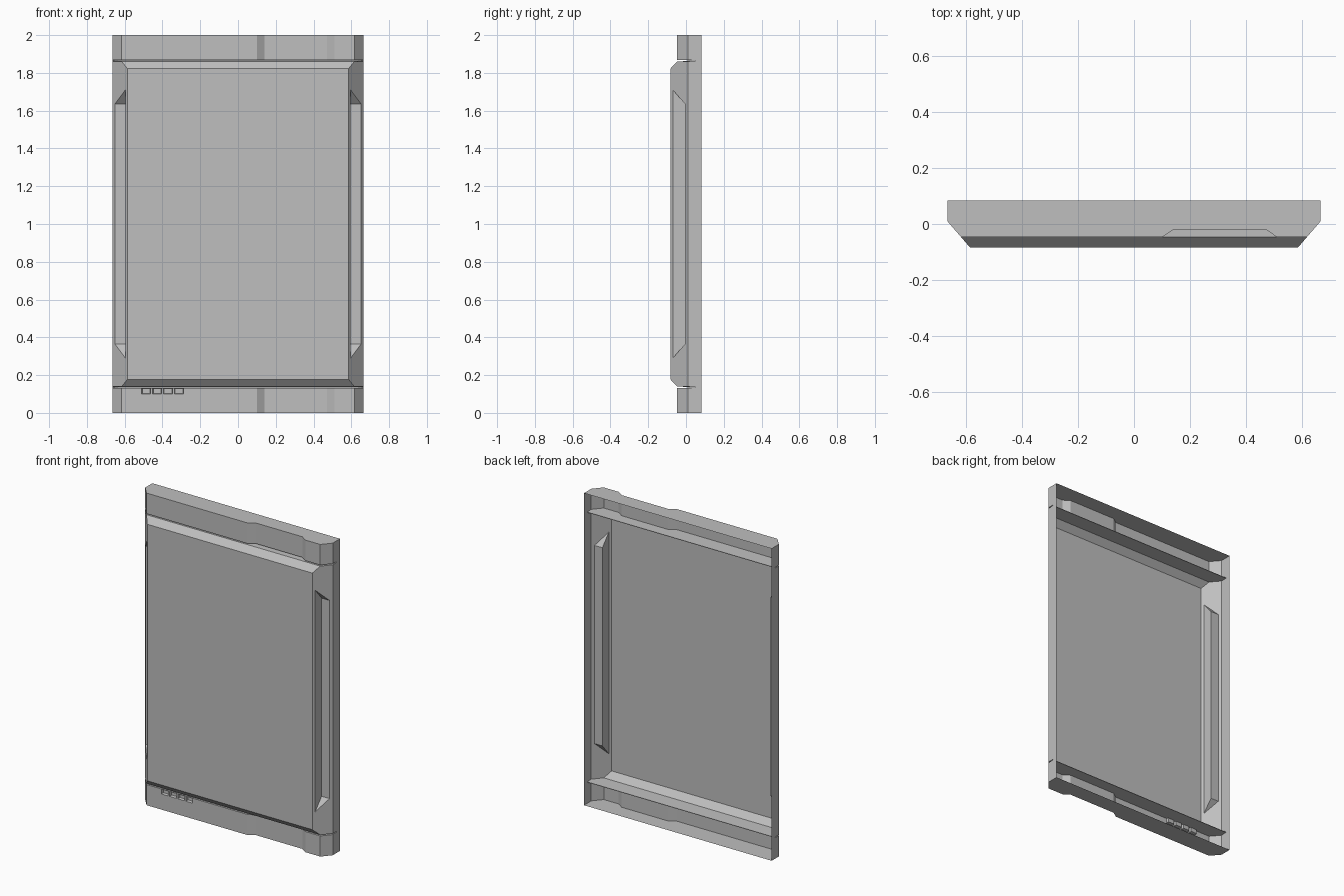
import bpy
import bmesh

cube = bpy.data.objects.get("Cube")
if cube:
    bpy.data.objects.remove(cube, do_unlink=True)

HALF, BACK, SIDE = 0.665, 0.083, 0.01      # half width, rear rim, start of side chamfer
FACE, BAND, DIP, SLIT = -0.083, -0.047, -0.02, 0.05
VENTS = [(-0.51 + i * 0.058, -0.462 + i * 0.058) for i in range(4)]
VENT_Z, BAND_Z = 0.1, 0.132

grey = bpy.data.materials.new("panel_grey")
grey.use_nodes = True
colour = (0.52, 0.52, 0.52, 1)
grey.diffuse_color = colour
grey.node_tree.nodes["Principled BSDF"].inputs["Base Color"].default_value = colour


def chamfer_x(y):
    """Half width of the side chamfer at depth y."""
    return HALF - (SIDE - y) * 0.08 / (SIDE - FACE)


def section(kind):
    """Plan outline of the shell, from left rear rim to right rear rim."""
    depth = FACE if kind == "face" else SLIT if kind == "slit" else BAND
    dip = DIP if kind == "band" else depth
    side = SLIT if kind == "slit" else SIDE
    edge = 0.66 if kind == "slit" else chamfer_x(depth)
    front = [(x, depth) for pair in VENTS for x in pair]
    front += [(0.1, depth), (0.14, dip), (0.47, dip), (0.51, depth)]
    return ([(-HALF, BACK), (-HALF, side), (-edge, depth)] + front
            + [(edge, depth), (HALF, side), (HALF, BACK)])


# Rows up the height: end band, slit, sloped panel edge, panel face
lower = [(0, "band"), (VENT_Z, "band"), (BAND_Z, "band"), (0.134, "slit"),
         (0.137, "slit"), (0.139, "edge"), (0.178, "face")]
rows = lower + [(2 - z, kind) for z, kind in reversed(lower)]

bm = bmesh.new()
loops = [[bm.verts.new((x, y, z)) for x, y in section(kind)] for z, kind in rows]
count = len(loops[0])
vent_faces = []
for r in range(len(rows) - 1):
    a, b = loops[r], loops[r + 1]
    for c in range(count - 1):
        # The long side chamfers are left open for the grips
        if rows[r][1] == rows[r + 1][1] == "face" and c in (1, count - 3):
            continue
        face = bm.faces.new((a[c], a[c + 1], b[c + 1], b[c]))
        if r == 1 and c in (3, 5, 7, 9):
            vent_faces.append(face)
bm.faces.new(list(reversed(loops[0])))
bm.faces.new(loops[-1])

# Recessed grips in the side chamfers
GRIP_IN, GRIP_OUT = -0.07, -0.005
low = len(lower) - 1
for sign in (-1, 1):
    outer, inner = (1, 2) if sign < 0 else (count - 2, count - 3)
    frame = [loops[low][inner], loops[low][outer], loops[low + 1][outer], loops[low + 1][inner]]
    mouth = [bm.verts.new((sign * chamfer_x(y), y, z)) for y, z in
             ((GRIP_IN, 0.29), (GRIP_OUT, 0.365), (GRIP_OUT, 1.635), (GRIP_IN, 1.71))]
    corner = [bm.verts.new((sign * chamfer_x(GRIP_IN), GRIP_OUT, z)) for z in (0.365, 1.635)]
    for i in range(4):
        j = (i + 1) % 4
        bm.faces.new((frame[i], frame[j], mouth[j], mouth[i]))
    bm.faces.new((mouth[0], corner[0], corner[1], mouth[3]))
    bm.faces.new((corner[0], mouth[1], mouth[2], corner[1]))
    bm.faces.new((mouth[0], mouth[1], corner[0]))
    bm.faces.new((mouth[2], mouth[3], corner[1]))

bmesh.ops.recalc_face_normals(bm, faces=bm.faces)
front_face = max(bm.faces, key=lambda f: f.calc_area())
if front_face.normal.y > 0:
    bmesh.ops.reverse_faces(bm, faces=bm.faces)

# Small row of pockets in the lower band
bmesh.ops.inset_individual(bm, faces=vent_faces, thickness=0.005, depth=-0.016)

mesh = bpy.data.meshes.new("panel_shell")
bm.to_mesh(mesh)
bm.free()
mesh.materials.append(grey)
shell = bpy.data.objects.new("panel_shell", mesh)
bpy.context.collection.objects.link(shell)
